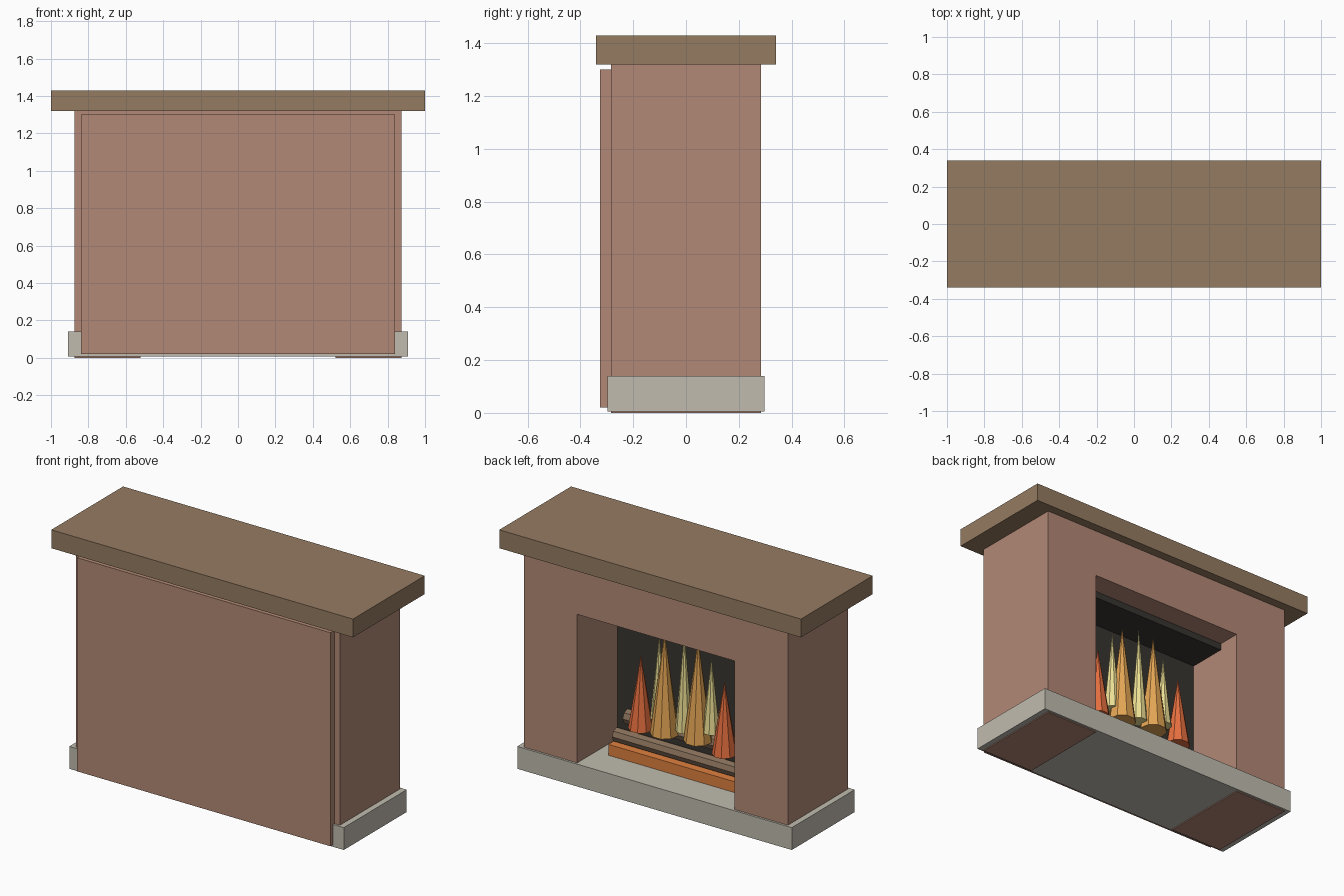
import bpy, bmesh, math
from mathutils import Vector

if "Cube" in bpy.data.objects:
    bpy.data.objects.remove(bpy.data.objects["Cube"])


def material(name, rgb):
    m = bpy.data.materials.new(name)
    m.diffuse_color = (*rgb, 1)
    m.use_nodes = True
    m.node_tree.nodes["Principled BSDF"].inputs["Base Color"].default_value = m.diffuse_color
    return m


BRICK = material("brick", (0.45, 0.25, 0.18))
WOOD = material("mantel_wood", (0.30, 0.20, 0.12))
STONE = material("hearth_stone", (0.53, 0.50, 0.43))
SOOT = material("soot", (0.04, 0.035, 0.03))
EMBER = material("ember", (0.75, 0.22, 0.05))
BARK = material("bark", (0.24, 0.16, 0.10))
RED = material("flame_red", (0.80, 0.16, 0.05))
AMBER = material("flame_amber", (0.78, 0.38, 0.09))
PALE = material("flame_pale", (0.85, 0.75, 0.30))


def finish(name, bm, mat):
    bmesh.ops.recalc_face_normals(bm, faces=bm.faces[:])
    me = bpy.data.meshes.new(name)
    bm.to_mesh(me)
    bm.free()
    me.materials.append(mat)
    ob = bpy.data.objects.new(name, me)
    bpy.context.collection.objects.link(ob)
    return ob


def box(name, mat, x, y, z):
    """Box symmetric in x, with (min, max) ranges in y and z."""
    bm = bmesh.new()
    bmesh.ops.create_cube(bm, size=1)
    bmesh.ops.scale(bm, vec=(2 * x, y[1] - y[0], z[1] - z[0]), verts=bm.verts)
    bmesh.ops.translate(bm, vec=(0, sum(y) / 2, sum(z) / 2), verts=bm.verts)
    return finish(name, bm, mat)


def tube(name, mat, a, b, r1, r2, sides):
    """Faceted cone or cylinder from point a to point b."""
    a, b = Vector(a), Vector(b)
    bm = bmesh.new()
    bmesh.ops.create_cone(bm, cap_ends=True, segments=sides, radius1=r1,
                          radius2=r2, depth=(b - a).length)
    ob = finish(name, bm, mat)
    ob.location = (a + b) / 2
    ob.rotation_euler = (b - a).to_track_quat('Z', 'Y').to_euler()
    return ob


# Brick surround: arch profile extruded through the depth
bm = bmesh.new()
half = [(0.875, 1.32), (0.875, 0), (0.522, 0), (0.522, 1.03)]
outline = half + [(-x, z) for x, z in reversed(half)]
face = bm.faces.new([bm.verts.new((x, -0.285, z)) for x, z in outline])
ext = bmesh.ops.extrude_face_region(bm, geom=[face])
bmesh.ops.translate(bm, vec=(0, 0.57, 0),
                    verts=[v for v in ext["geom"] if isinstance(v, bmesh.types.BMVert)])
finish("brick_surround", bm, BRICK)

# Rear panel, mantel shelf and hearth slab
box("rear_panel", BRICK, 0.84, (-0.325, -0.285), (0.02, 1.30))
box("mantel_shelf", WOOD, 1.0, (-0.34, 0.34), (1.32, 1.43))
box("hearth_slab", STONE, 0.91, (-0.298, 0.298), (0.006, 0.14))

# Firebox lining
box("firebox_back", SOOT, 0.522, (-0.14, -0.095), (0.14, 1.03))
box("firebox_ceiling", SOOT, 0.522, (-0.095, 0.145), (0.99, 1.03))

# Ember bed and logs
box("ember_bed", EMBER, 0.44, (-0.08, 0.107), (0.14, 0.205))
tube("front_log", BARK, (-0.43, 0.045, 0.245), (0.43, 0.045, 0.245), 0.042, 0.042, 8)
tube("back_log", BARK, (-0.41, -0.03, 0.33), (0.41, -0.03, 0.33), 0.045, 0.045, 8)

# Flames: material, x, y, base height, tip height, radius
flames = [
    (RED, 0.285, 0.02, 0.31, 0.75, 0.07),
    (RED, -0.287, 0.045, 0.32, 0.755, 0.07),
    (AMBER, 0.117, 0.035, 0.33, 0.94, 0.08),
    (AMBER, -0.108, 0.04, 0.35, 0.96, 0.08),
    (PALE, 0.17, 0.01, 0.40, 0.90, 0.05),
    (PALE, -0.01, 0.03, 0.38, 0.98, 0.05),
    (PALE, -0.19, 0.03, 0.42, 0.866, 0.05),
]
for i, (mat, x, y, z0, z1, r) in enumerate(flames):
    tube(f"flame_{i + 1}", mat, (x, y, z0), (x, y, z1), r, 0, 9)
